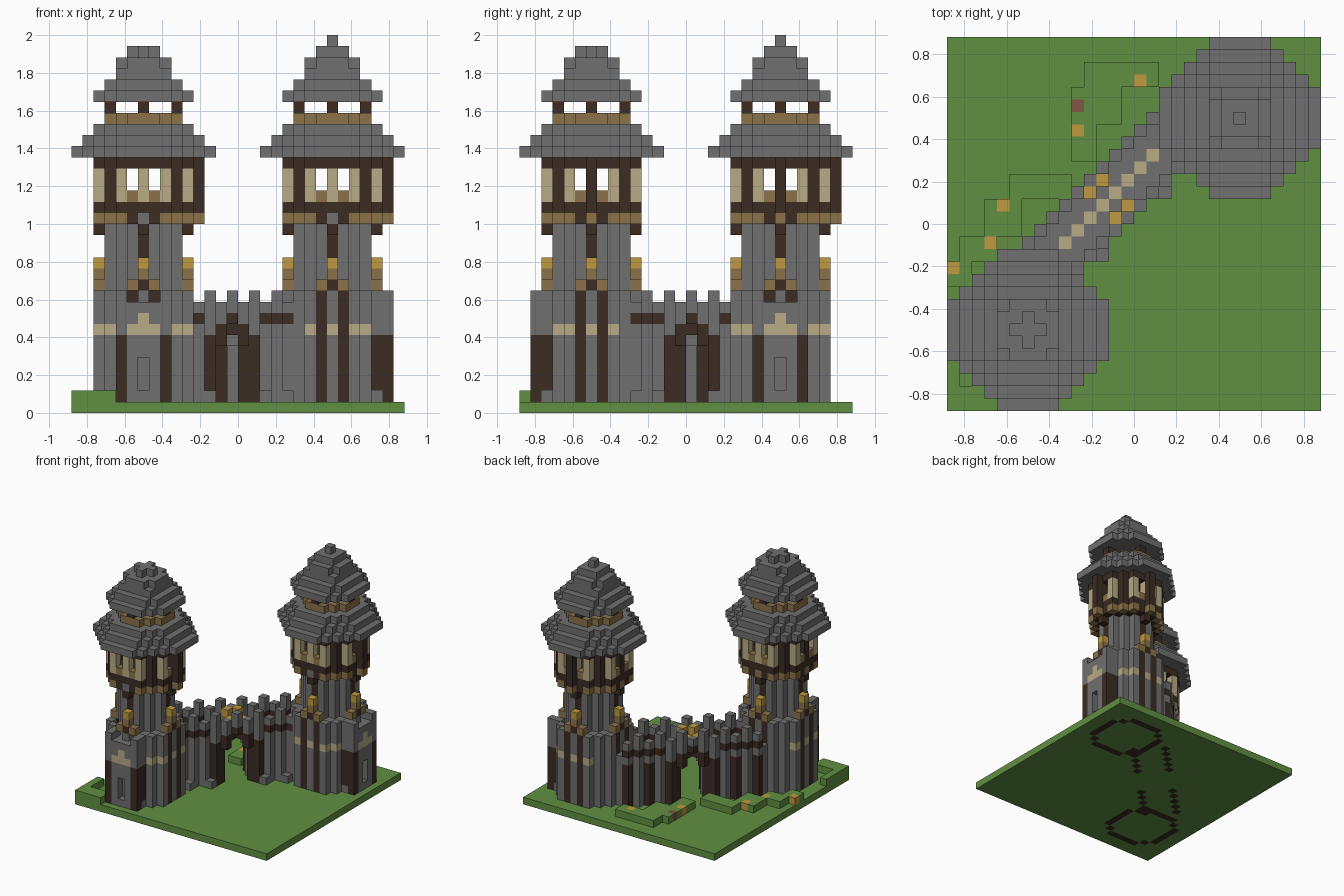
import bpy

cube = bpy.data.objects.get("Cube")
if cube:
    bpy.data.objects.remove(cube, do_unlink=True)

N = 30           # blocks along the base
S = 2 / 34       # block size
COLOURS = {
    "stone_grey": (0.162, 0.162, 0.162),
    "dark_wood": (0.043, 0.025, 0.017),
    "oak_brown": (0.26, 0.17, 0.068),
    "cream_plaster": (0.48, 0.41, 0.235),
    "lantern_gold": (0.52, 0.32, 0.052),
    "grass_green": (0.12, 0.277, 0.054),
    "flower_red": (0.21, 0.095, 0.058),
}
STONE, DARK, OAK, CREAM, GOLD, GRASS, RED = range(len(COLOURS))
mats = []
for name, rgb in COLOURS.items():
    m = bpy.data.materials.new(name)
    m.use_nodes = True
    m.diffuse_color = (*rgb, 1)
    bsdf = m.node_tree.nodes["Principled BSDF"]
    bsdf.inputs["Base Color"].default_value = (*rgb, 1)
    bsdf.inputs["Roughness"].default_value = 1
    mats.append(m)

blocks = {}      # (i, j, k) -> (part, colour)


def put(part, i, j, ks, colour):
    for k in ks:
        blocks[i, j, k] = (part, colour)


def levels(a, b):
    return range(a, b + 1)


def octagon(r, c):
    """Cells of a stepped round plan: half width r, cut corners at |x|+|y| = c."""
    span = range(-r, r + 1)
    return [(x, y) for x in span for y in span if abs(x) + abs(y) <= c]


def ring(r, c):
    inner = set(octagon(r - 1, c - 1))
    return [p for p in octagon(r, c) if p not in inner]


AXES = [(1, 0), (-1, 0), (0, 1), (0, -1)]


def bastion(name, ci, cj, turn):
    """Wide foot of a tower, with its door on the -v side before turning."""
    def at(u, v, ks, colour):
        x, y = turn(u, v)
        put(name, ci + x, cj + y, ks, colour)

    for u, v in octagon(4, 6):
        at(u, v, levels(1, 9), STONE)
    for u, v in ring(4, 6):
        at(u, v, [0], DARK)
        if (u + v) % 2 == 0:
            at(u, v, [10], STONE)
    # door front
    for u in levels(-2, 2):
        at(u, -5, levels(1, 9), STONE)
    for u in (-2, 2):
        at(u, -5, levels(1, 6), DARK)
        at(u, -4, levels(2, 6), DARK)
        at(u, -5, [10], STONE)
    for u in (-1, 0, 1):
        at(u, -5, [7], CREAM)
    at(0, -5, [8], CREAM)
    x, y = turn(0, -5)
    for k in levels(2, 4):
        del blocks[ci + x, cj + y, k]
    # wall posts and plaster patches
    for s in (-1, 1):
        for e in (-1, 1):
            at(4 * s, e, levels(1, 10), DARK)
        at(s, 4, levels(1, 10), DARK)
        for v in (-2, 0, 2):
            at(4 * s, v, [7], CREAM)
        at(3 * s, -3, [7], CREAM)


def tower(name, ci, cj, posts, tip):
    def at(x, y, ks, colour):
        put(name, ci + x, cj + y, ks, colour)

    # shaft with brackets and lanterns on four sides
    for x, y in octagon(3, 4):
        at(x, y, levels(11, 16), STONE)
    for ax, ay in AXES:
        at(3 * ax, 3 * ay, levels(14, 16), DARK)
        at(4 * ax, 4 * ay, [11], DARK)
        at(4 * ax, 4 * ay, [12], OAK)
        at(4 * ax, 4 * ay, [13], GOLD)
        at(4 * ax, 4 * ay, [16], DARK)
        for s in (-1, 1):
            at(4 * ax + s * ay, 4 * ay + s * ax, [11], OAK)
    # overhanging floor
    for x, y in octagon(4, 6):
        at(x, y, [17], OAK if (x + y) % 2 == 0 else DARK)
        at(x, y, [18, 22], DARK)
    at(0, -4, [17], STONE)
    # windowed room
    for x, y in ring(4, 6):
        low = min(abs(x), abs(y))
        if low == 1:
            at(x, y, [19], OAK)
        else:
            dark = low == 3 or (y == 0)
            at(x, y, levels(19, 21), DARK if dark else CREAM)
    for x, y in posts:
        at(x, y, levels(18, 22), DARK)
        at(x, y, [17], OAK)
    # lower roof, belfry and upper roof
    tiers = [(23, 6, 8), (24, 5, 7), (25, 4, 6), (28, 4, 6),
             (29, 3, 5), (30, 2, 4), (31, 2, 3), (32, 1, 2 if tip else 1)]
    for k, r, c in tiers:
        for x, y in octagon(r, c):
            put(name + "_roof", ci + x, cj + y, [k], STONE)
    for x, y in octagon(3, 4):
        at(x, y, [26], OAK)
    for ax, ay in AXES:
        at(3 * ax, 3 * ay, [27], DARK)
    if tip:
        put(name + "_roof", ci, cj, [33], STONE)


# ground
for i in range(N):
    for j in range(N):
        put("ground", i, j, [0], GRASS)

# raised turf strips: i0, i1, j0, j1
for i0, i1, j0, j1 in [(11, 16, 26, 27), (10, 11, 20, 25), (12, 13, 23, 26), (5, 9, 17, 18),
                       (3, 5, 14, 16), (1, 3, 12, 13), (0, 1, 10, 11), (0, 0, 1, 4), (0, 3, 0, 1)]:
    for i in levels(i0, i1):
        for j in levels(j0, j1):
            put("raised_turf", i, j, [1], GRASS)
for i, j, colour in [(15, 26, GOLD), (10, 22, GOLD), (10, 24, RED),
                     (4, 16, GOLD), (3, 13, GOLD), (0, 11, GOLD)]:
    put("flowers", i, j, [1], colour)

# diagonal gate wall: t runs along it, d across it
for t in levels(-13, 13):
    for d in levels(1, 7):
        if (t + d) % 2 == 0:
            continue
        i, j = (N - 1 + t - d) // 2, (N - 1 + t + d) // 2
        a, face = abs(t), d in (1, 7)
        opening = {0: 7 if face else 6, 1: 6, 2: 5}.get(a, 0)
        put("gate_wall", i, j, levels(opening + 1, 9 if face else 7), STONE)
        if face and i % 2 == 0:
            put("gate_wall", i, j, [10], STONE)
        if face and a >= 4:
            put("gate_wall", i, j, [0], DARK)
        # timber arch and posts
        if d in (1, 2, 6, 7):
            if a in (3, 4):
                put("gate_wall", i, j, levels(1, 6), DARK)
            elif a == 2:
                put("gate_wall", i, j, [6, 7], DARK)
            elif a == 1:
                put("gate_wall", i, j, [7], DARK)
            elif face:
                put("gate_wall", i, j, [8], DARK)
        if d == 7 and t % 4 == 0 and a > 4:
            put("gate_wall", i, j, levels(1, 6), DARK)
        if d == 4 and a <= 7:
            put("gate_wall", i, j, [7], CREAM)
        if d in (2, 6) and a == 1:
            put("gate_wall", i, j, [8], OAK)
            put("gate_wall", i, j, [9], GOLD)
for t in (-9, -5, 5, 9):
    i = (N - 1 + t) // 2
    put("gate_wall", i, i, [1], STONE)

# two towers, doors facing away from the wall
bastion("right_bastion", 6, 6, lambda u, v: (u, v))
bastion("left_bastion", 23, 23, lambda u, v: (-v, -u))
tower("right_tower", 6, 6, [(5, 0)], False)
tower("left_tower", 23, 23, [(5, 0), (0, 5)], True)

# turn each part's exposed block sides into a mesh
parts = {}
for cell, (part, colour) in blocks.items():
    verts, faces, cols = parts.setdefault(part, ({}, [], []))
    for axis in range(3):
        for side in (0, 1):
            near = list(cell)
            near[axis] += 2 * side - 1
            if tuple(near) in blocks:
                continue
            b, c = (axis + 1) % 3, (axis + 2) % 3
            quad = []
            for p, q in [(0, 0), (1, 0), (1, 1), (0, 1)]:
                corner = list(cell)
                corner[axis] += side
                corner[b] += p
                corner[c] += q
                quad.append(verts.setdefault(tuple(corner), len(verts)))
            faces.append(quad if side else quad[::-1])
            cols.append(colour)

for part, (verts, faces, cols) in parts.items():
    mesh = bpy.data.meshes.new(part)
    half = N / 2
    mesh.from_pydata([((x - half) * S, (y - half) * S, z * S) for x, y, z in verts], [], faces)
    for m in mats:
        mesh.materials.append(m)
    for poly, colour in zip(mesh.polygons, cols):
        poly.material_index = colour
    mesh.update()
    bpy.context.scene.collection.objects.link(bpy.data.objects.new(part, mesh))
